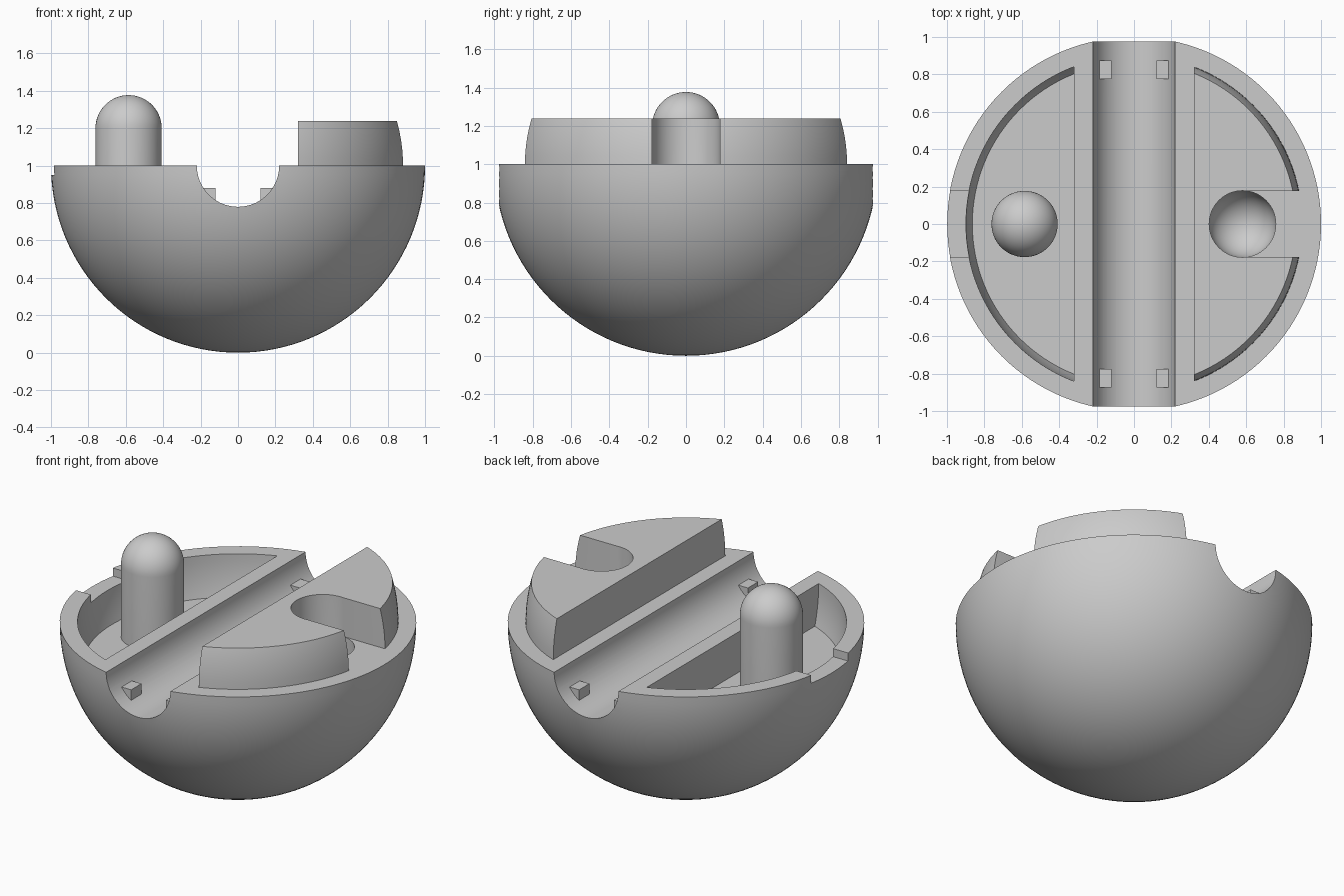
import bpy, bmesh, math
from mathutils import Vector

if "Cube" in bpy.data.objects:
    bpy.data.objects.remove(bpy.data.objects["Cube"], do_unlink=True)

# Single plain grey material
grey = bpy.data.materials.new("plain_grey")
grey.use_nodes = True
colour = (0.6, 0.6, 0.6, 1)
grey.diffuse_color = colour
grey.node_tree.nodes["Principled BSDF"].inputs["Base Color"].default_value = colour


def make_object(name, bm):
    bmesh.ops.recalc_face_normals(bm, faces=bm.faces)
    mesh = bpy.data.meshes.new(name)
    bm.to_mesh(mesh)
    bm.free()
    mesh.materials.append(grey)
    ob = bpy.data.objects.new(name, mesh)
    bpy.context.collection.objects.link(ob)
    return ob


def cut_sphere(name, radius, planes):
    """Sphere centred on the parting plane, trimmed by (point, outward normal) planes."""
    bm = bmesh.new()
    bmesh.ops.create_uvsphere(bm, u_segments=128, v_segments=64, radius=radius)
    bmesh.ops.translate(bm, vec=(0, 0, 1), verts=bm.verts)
    for point, normal in planes:
        cut = bmesh.ops.bisect_plane(bm, geom=bm.verts[:] + bm.edges[:] + bm.faces[:],
                                     dist=1e-5, plane_co=point, plane_no=normal,
                                     clear_outer=True)
        edges = [e for e in bm.edges if e.is_boundary]
        bmesh.ops.holes_fill(bm, edges=edges, sides=0)
    return make_object(name, bm)


def capsule(name, radius, centre, length, direction):
    """Cylinder of given length with one domed end pointing up (1) or down (-1)."""
    bm = bmesh.new()
    bmesh.ops.create_uvsphere(bm, u_segments=64, v_segments=32, radius=radius)
    bmesh.ops.bisect_plane(bm, geom=bm.verts[:] + bm.edges[:] + bm.faces[:], dist=1e-5,
                           plane_co=(0, 0, 0), plane_no=(0, 0, -1), clear_outer=True)
    rim = [e for e in bm.edges if e.is_boundary]
    ext = bmesh.ops.extrude_edge_only(bm, edges=rim)["geom"]
    low = [v for v in ext if isinstance(v, bmesh.types.BMVert)]
    bmesh.ops.translate(bm, vec=(0, 0, -length), verts=low)
    bmesh.ops.holes_fill(bm, edges=[e for e in bm.edges if e.is_boundary], sides=0)
    for v in bm.verts:
        v.co.z *= direction
        v.co += Vector(centre)
    return make_object(name, bm)


def box(name, low, high):
    bm = bmesh.new()
    bmesh.ops.create_cube(bm, size=1)
    for v in bm.verts:
        v.co = [a if c < 0 else b for c, a, b in zip(v.co, low, high)]
    return make_object(name, bm)


def combine(target, other, operation, keep=False):
    other.hide_render = True
    mod = target.modifiers.new(operation.title(), 'BOOLEAN')
    mod.operation = operation
    mod.solver = 'EXACT'
    mod.object = other
    bpy.context.view_layer.objects.active = target
    bpy.ops.object.modifier_apply(modifier=mod.name)
    if not keep:
        bpy.data.objects.remove(other, do_unlink=True)


UP, DOWN, LEFT, RIGHT = (0, 0, 1), (0, 0, -1), (1, 0, 0), (-1, 0, 0)

# Solid half ball
body = cut_sphere("half_ball", 1.0, [((0, 0, 1), UP)])

# Round channel running front to back
bm = bmesh.new()
bmesh.ops.create_cone(bm, cap_ends=True, segments=96, radius1=0.22, radius2=0.22, depth=3)
for v in bm.verts:
    v.co = (v.co.x, v.co.z, v.co.y + 1)
combine(body, make_object("channel_cutter", bm), 'DIFFERENCE')

# Sunken pocket on the right with a notch in its rim
pocket = cut_sphere("pocket_cutter", 0.9, [((-0.32, 0, 0), LEFT), ((0, 0, 0.75), DOWN),
                                           ((0, 0, 1.1), UP)])
combine(body, pocket, 'DIFFERENCE')
combine(body, box("notch_cutter", (-1.1, -0.18, 0.95), (-0.8, 0.18, 1.1)), 'DIFFERENCE')

# Raised block on the left, split by an open slot, with a round socket below
socket = capsule("socket_cutter", 0.178, (0.58, 0, 0.8), 0.7, -1)
block = cut_sphere("raised_block", 0.9, [((0.32, 0, 0), RIGHT), ((0, 0, 0.95), DOWN),
                                         ((0, 0, 1.24), UP)])
combine(block, box("slot_cutter", (0.58, -0.177, 0.8), (1.1, 0.177, 1.4)), 'DIFFERENCE')
combine(body, block, 'UNION')
combine(body, socket, 'DIFFERENCE')

# Domed peg standing in the pocket
peg = capsule("peg", 0.177, (-0.585, 0, 1.2), 0.5, 1)

# Four small studs in the channel
studs = []
for side, x in (("right", -0.152), ("left", 0.152)):
    for end, y in (("front", -0.825), ("back", 0.825)):
        studs.append(box(f"stud_{end}_{side}", (x - 0.033, y - 0.05, 0.77),
                         (x + 0.033, y + 0.05, 0.88)))

# Smooth curves, sharp edges
bpy.ops.object.select_all(action='DESELECT')
for ob in (body, peg):
    ob.select_set(True)
bpy.context.view_layer.objects.active = body
bpy.ops.object.shade_smooth_by_angle(angle=math.radians(30))
